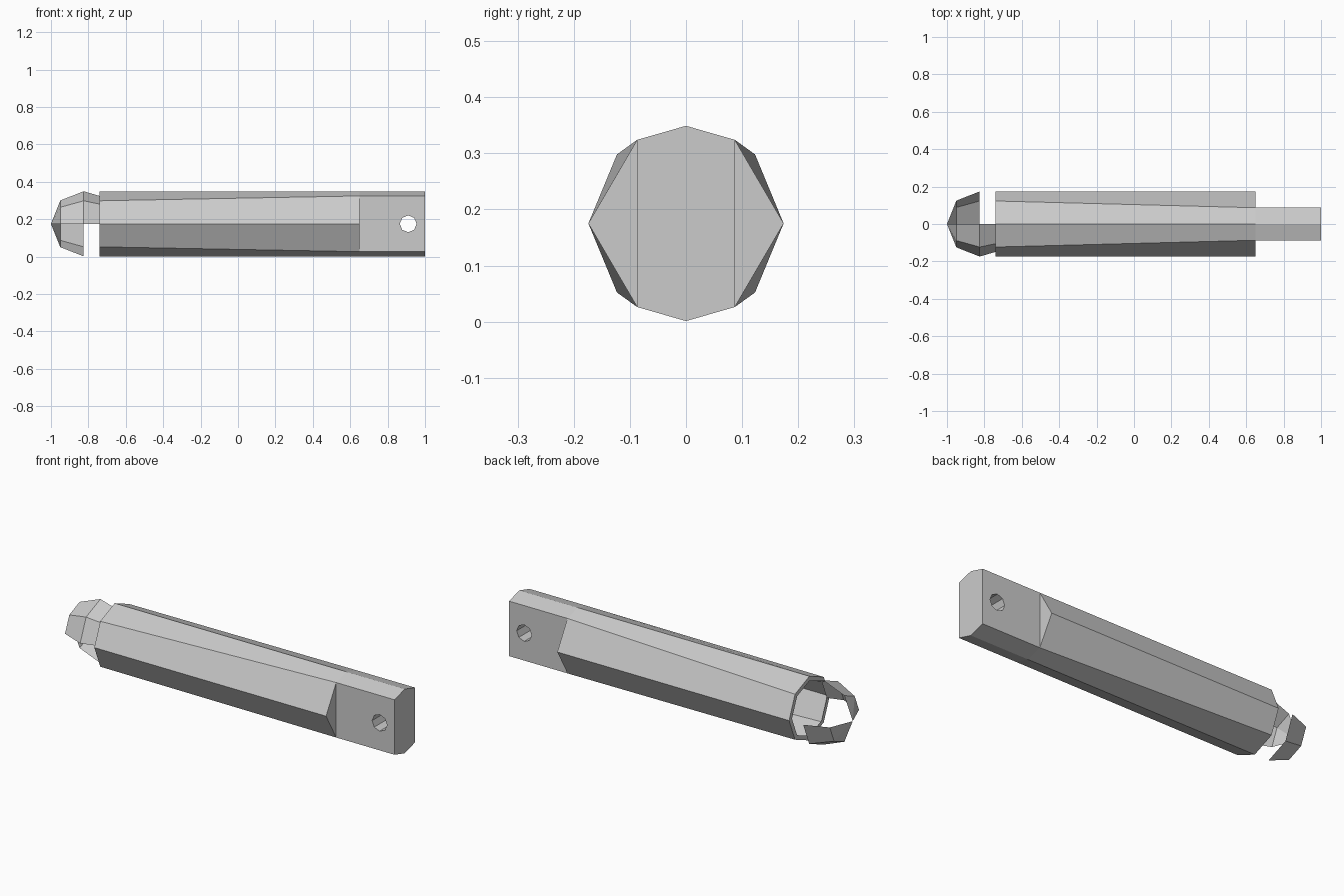
import bpy, bmesh
from math import cos, sin, radians, pi

cube = bpy.data.objects.get("Cube")
if cube:
    bpy.data.objects.remove(cube, do_unlink=True)

R = 0.174            # outer radius of the shaft
MID = 0.175          # height of the long axis
BACK, STEP, END = -0.74, 0.65, 1.0
FLAT_Y, FLAT_Z = 0.087, 0.149

steel = bpy.data.materials.new("plain grey")
steel.use_nodes = True
grey = (0.6, 0.6, 0.6, 1)
steel.diffuse_color = grey
steel.node_tree.nodes["Principled BSDF"].inputs["Base Color"].default_value = grey


def ring(x, r, start=0, steps=8):
    """Points around the long axis, 45 degrees apart."""
    angles = [radians(start + 45 * i) for i in range(steps)]
    return [(x, r * cos(a), MID + r * sin(a)) for a in angles]


def loft(bm, a, b, closed=True):
    """Join two equal rows of points with faces."""
    n = len(a)
    for i in range(n if closed else n - 1):
        j = (i + 1) % n
        bm.faces.new([bm.verts.new(p) for p in (a[i], a[j], b[j], b[i])])


def finish(bm, name):
    bmesh.ops.remove_doubles(bm, verts=bm.verts[:], dist=0.0005)
    bmesh.ops.recalc_face_normals(bm, faces=bm.faces[:])
    mesh = bpy.data.meshes.new(name)
    bm.to_mesh(mesh)
    bm.free()
    mesh.materials.append(steel)
    obj = bpy.data.objects.new(name, mesh)
    bpy.context.collection.objects.link(obj)


# Shaft: open octagon that narrows towards a flattened end
bm = bmesh.new()
step_ring = ring(STEP, R)
for i, (sy, sz) in zip((1, 3, 5, 7), ((1, 1), (-1, 1), (-1, -1), (1, -1))):
    step_ring[i] = (STEP, sy * FLAT_Y, MID + sz * FLAT_Z)
loft(bm, ring(BACK, R), step_ring)
loft(bm, ring(BACK, R), ring(BACK, FLAT_Z))          # thin rim

# Shoulders where the shaft steps in to the flat tang
for s in (0, 4):
    bm.faces.new([bm.verts.new(step_ring[k % 8]) for k in (s + 7, s, s + 1)])

# Ridged top and bottom of the tang, and its end
end_ring = [(END, y, z) for x, y, z in step_ring]
for s in (1, 5):
    loft(bm, step_ring[s:s + 3], end_ring[s:s + 3], closed=False)
bm.faces.new([bm.verts.new(end_ring[k]) for k in (1, 2, 3, 5, 6, 7)])

# Tang sides, each a frame around the drilled hole
cx, half = (STEP + END) / 2, (END - STEP) / 2
compass = [(round(cos(i * pi / 4)), round(sin(i * pi / 4))) for i in range(8)]
holes = []
for y in (-FLAT_Y, FLAT_Y):
    frame = [(cx + half * u, y, MID + FLAT_Z * v) for u, v in compass]
    hole = [(0.91 + 0.045 * cos(i * pi / 4), y, MID + 0.045 * sin(i * pi / 4))
            for i in range(8)]
    loft(bm, frame, hole)
    holes.append(hole)
loft(bm, *holes)
finish(bm, "shaft")

# Tip: two opposite quarter shells, pointed at the far end
for name, start, has_neck in (("upper_tip_shell", 90, True),
                              ("lower_tip_shell", 270, False)):
    bm = bmesh.new()
    wide = ring(-0.825, R, start, 3)
    narrow = ring(-0.95, 0.125, start, 3)
    loft(bm, wide, narrow, closed=False)
    for p, q in zip(narrow, narrow[1:]):
        bm.faces.new([bm.verts.new(c) for c in (p, q, (-1, 0, MID))])
    if has_neck:
        loft(bm, ring(BACK, FLAT_Z, start, 3), wide, closed=False)
    finish(bm, name)
